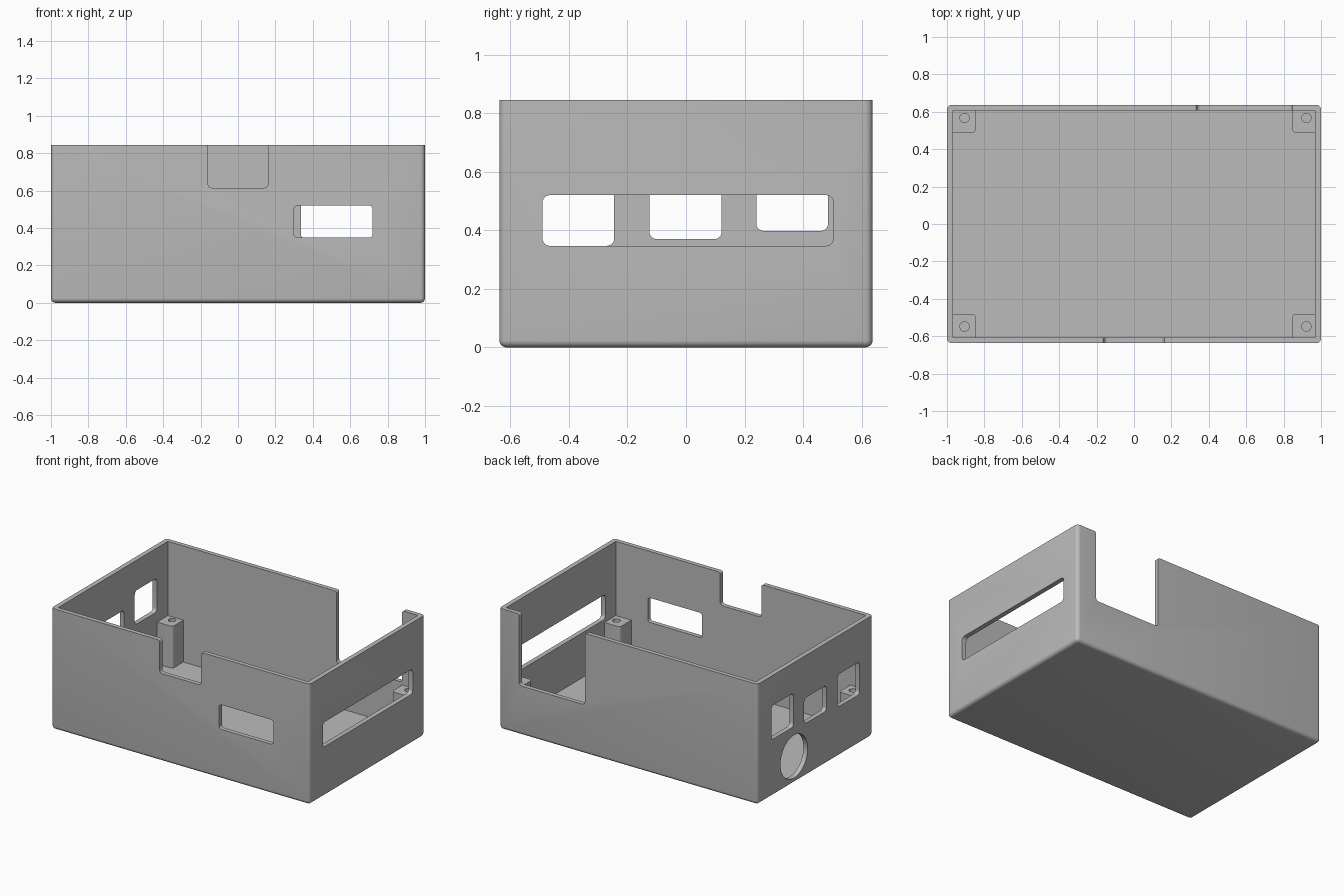
import bpy, bmesh, math

if "Cube" in bpy.data.objects:
    bpy.data.objects.remove(bpy.data.objects["Cube"])

WALL, H, HX, HY = 0.033, 0.845, 1.0, 0.637

grey = bpy.data.materials.new("grey plastic")
grey.diffuse_color = (0.5, 0.5, 0.5, 1)
grey.use_nodes = True
grey.node_tree.nodes["Principled BSDF"].inputs["Base Color"].default_value = grey.diffuse_color


def arc(cx, cy, r, a0, a1, n=6):
    return [(cx + r * math.cos(math.radians(a0 + (a1 - a0) * i / n)),
             cy + r * math.sin(math.radians(a0 + (a1 - a0) * i / n))) for i in range(n + 1)]


def rounded_rect(u0, u1, v0, v1, r):
    return (arc(u1 - r, v0 + r, r, -90, 0) + arc(u1 - r, v1 - r, r, 0, 90)
            + arc(u0 + r, v1 - r, r, 90, 180) + arc(u0 + r, v0 + r, r, 180, 270))


def circle(u, v, r, n=40):
    return arc(u, v, r, 0, 360, n)[:-1]


def notch(u0, u1, v0, r, f):
    """Open-topped cutout: rounded bottom corners, flared top corners."""
    return (arc(u0 + r, v0 + r, r, 180, 270) + arc(u1 - r, v0 + r, r, -90, 0)
            + arc(u1 + f, H - f, f, 180, 90) + [(u1 + f, H + 0.1), (u0 - f, H + 0.1)]
            + arc(u0 - f, H - f, f, 90, 0))


def finish(name, bm):
    bmesh.ops.recalc_face_normals(bm, faces=bm.faces)
    mesh = bpy.data.meshes.new(name)
    bm.to_mesh(mesh)
    bm.free()
    mesh.materials.append(grey)
    ob = bpy.data.objects.new(name, mesh)
    bpy.context.collection.objects.link(ob)
    return ob


def prism(name, profile, axis, lo, hi):
    place = {"X": lambda u, v, t: (t, u, v), "Y": lambda u, v, t: (u, t, v),
             "Z": lambda u, v, t: (u, v, t)}[axis]
    bm = bmesh.new()
    a = [bm.verts.new(place(u, v, lo)) for u, v in profile]
    b = [bm.verts.new(place(u, v, hi)) for u, v in profile]
    bm.faces.new(a)
    bm.faces.new(b)
    for i in range(len(a)):
        j = (i + 1) % len(a)
        bm.faces.new((a[i], a[j], b[j], b[i]))
    return finish(name, bm)


def activate(ob):
    bpy.ops.object.select_all(action="DESELECT")
    ob.select_set(True)
    bpy.context.view_layer.objects.active = ob


def cut(ob, cutter):
    activate(ob)
    mod = ob.modifiers.new("cut", "BOOLEAN")
    mod.operation, mod.solver, mod.object = "DIFFERENCE", "EXACT", cutter
    bpy.ops.object.modifier_apply(modifier=mod.name)
    bpy.data.objects.remove(cutter)


def smooth(ob):
    activate(ob)
    bpy.ops.object.shade_smooth_by_angle(angle=math.radians(30))


# Outer body: filleted on the bottom and upright edges, flat at the rim
bm = bmesh.new()
bmesh.ops.create_cube(bm, size=1)
for v in bm.verts:
    v.co = (v.co.x * 2 * HX, v.co.y * 2 * HY, (v.co.z + 0.5) * H)
edges = [e for e in bm.edges if min(v.co.z for v in e.verts) < 0.1]
bmesh.ops.bevel(bm, geom=edges, offset=0.025, offset_type="OFFSET", segments=5,
                profile=0.5, affect="EDGES")
case = finish("case_shell", bm)

# Hollow interior
ix, iy = HX - WALL, HY - WALL + 0.002
cut(case, prism("cavity", [(-ix, -iy), (ix, -iy), (ix, iy), (-ix, iy)], "Z", WALL, H + 0.1))

# Front wall: rim notch and window
cut(case, prism("front_notch", notch(-0.16, 0.16, 0.615, 0.02, 0.015), "Y", -0.8, -0.5))
cut(case, prism("front_window", rounded_rect(0.30, 0.72, 0.348, 0.52, 0.02), "Y", -0.8, -0.5))
# Back wall: deep rim notch
cut(case, prism("back_notch", notch(0.337, 0.845, 0.345, 0.02, 0.015), "Y", 0.5, 0.8))
# Right wall: long slot
cut(case, prism("right_slot", rounded_rect(-0.49, 0.503, 0.347, 0.52, 0.025), "X", 0.9, 1.1))
# Left wall: three ports and a round hole
for y0, y1, z0, z1 in ((0.24, 0.485, 0.398, 0.635), (-0.125, 0.122, 0.37, 0.55),
                       (-0.49, -0.245, 0.347, 0.575)):
    cut(case, prism("left_port", rounded_rect(y0, y1, z0, z1, 0.025), "X", -1.1, -0.9))
cut(case, prism("left_round_hole", circle(0.234, 0.187, 0.15), "X", -1.1, -0.9))
smooth(case)

# Corner posts with blind screw holes, set into the walls
for sx, hx in ((-1, -0.906), (1, 0.922)):
    for sy, hy, inner in ((-1, -0.548, 0.48), (1, 0.567, 0.487)):
        xs = sorted((sx * 0.847, sx * 0.985))
        ys = sorted((sy * inner, sy * 0.622))
        name = ("front" if sy < 0 else "back") + ("_left" if sx < 0 else "_right") + "_post"
        post = prism(name, rounded_rect(*xs, *ys, 0.02), "Z", 0.02, 0.326)
        cut(post, prism("screw_hole", circle(hx, hy, 0.025, 24), "Z", 0.08, 0.4))
        smooth(post)
